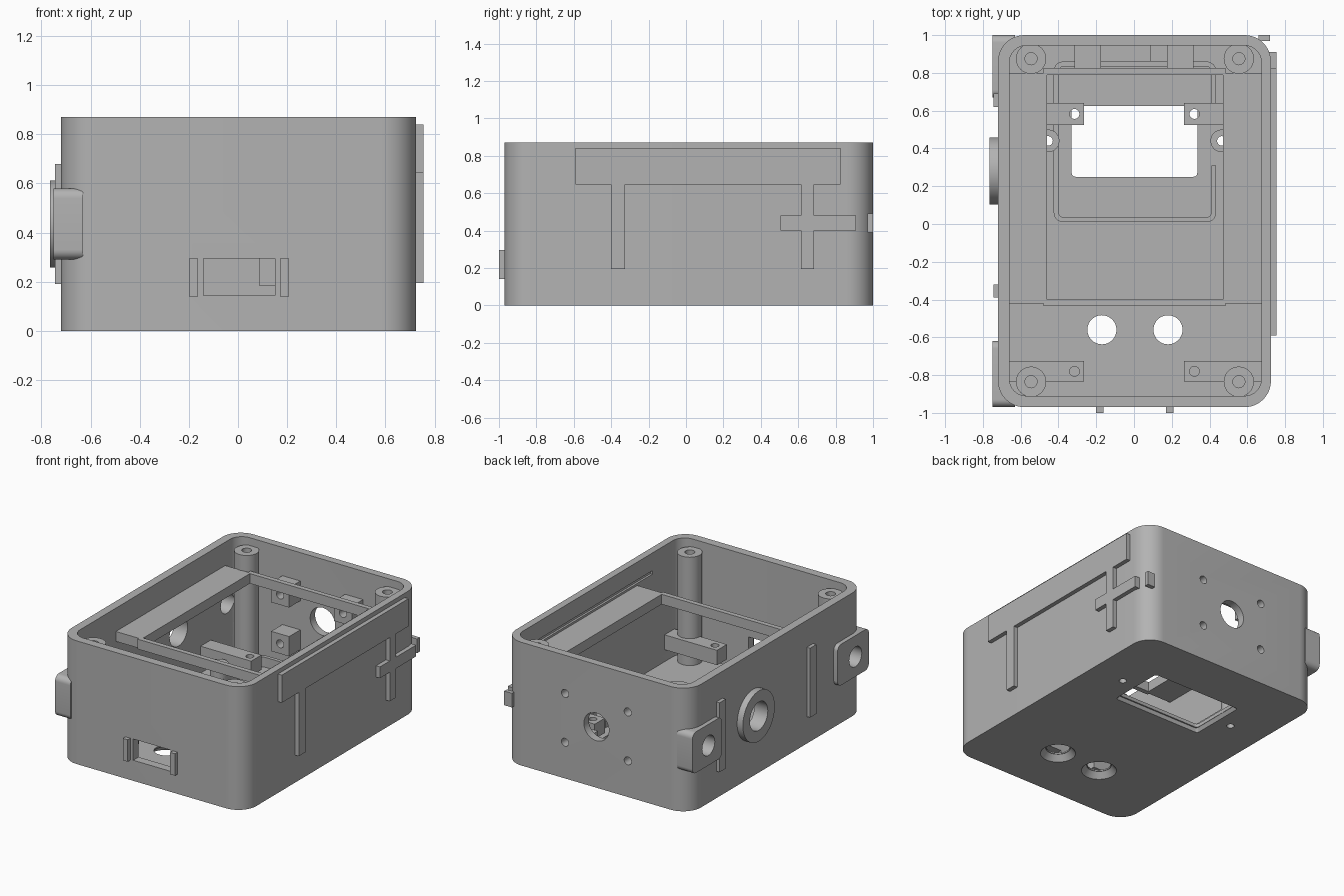
import bpy, bmesh, math

if "Cube" in bpy.data.objects:
    bpy.data.objects.remove(bpy.data.objects["Cube"], do_unlink=True)

grey = bpy.data.materials.new("plain_grey")
grey.use_nodes = True
grey.diffuse_color = (0.45, 0.45, 0.45, 1)
grey.node_tree.nodes["Principled BSDF"].inputs["Base Color"].default_value = (0.45, 0.45, 0.45, 1)

PLACE = {"x": lambda a, b, h: (h, a, b),
         "y": lambda a, b, h: (a, h, b),
         "z": lambda a, b, h: (a, b, h)}


def rounded(a0, a1, b0, b1, r=0.0, n=8):
    """Outline of a rectangle with rounded corners."""
    if r == 0:
        return [(a0, b0), (a1, b0), (a1, b1), (a0, b1)]
    pts = []
    centres = [(a1 - r, b1 - r), (a0 + r, b1 - r), (a0 + r, b0 + r), (a1 - r, b0 + r)]
    for k, (ca, cb) in enumerate(centres):
        for i in range(n + 1):
            t = (k + i / n) * math.pi / 2
            pts.append((ca + r * math.cos(t), cb + r * math.sin(t)))
    return pts


def disc(a, b, r, n=40):
    return [(a + r * math.cos(i * math.tau / n), b + r * math.sin(i * math.tau / n))
            for i in range(n)]


def prism(name, outline, axis, lo, hi, end_scale=1.0):
    """Extrude an outline along an axis, optionally tapering it."""
    bm = bmesh.new()
    ca = sum(p[0] for p in outline) / len(outline)
    cb = sum(p[1] for p in outline) / len(outline)
    put = PLACE[axis]
    low = [bm.verts.new(put(a, b, lo)) for a, b in outline]
    high = [bm.verts.new(put(ca + (a - ca) * end_scale, cb + (b - cb) * end_scale, hi))
            for a, b in outline]
    bm.faces.new(low)
    bm.faces.new(high)
    for i in range(len(low)):
        j = (i + 1) % len(low)
        bm.faces.new((low[i], low[j], high[j], high[i]))
    bmesh.ops.recalc_face_normals(bm, faces=bm.faces)
    mesh = bpy.data.meshes.new(name)
    bm.to_mesh(mesh)
    bm.free()
    mesh.materials.append(grey)
    obj = bpy.data.objects.new(name, mesh)
    bpy.context.collection.objects.link(obj)
    return obj


def box(name, x0, x1, y0, y1, z0, z1):
    return prism(name, rounded(x0, x1, y0, y1), "z", z0, z1)


def cut(obj, *cutters):
    bpy.context.view_layer.objects.active = obj
    for c in cutters:
        mod = obj.modifiers.new("cut", "BOOLEAN")
        mod.operation, mod.solver, mod.object = "DIFFERENCE", "EXACT", c
        bpy.ops.object.modifier_apply(modifier=mod.name)
        bpy.data.objects.remove(c, do_unlink=True)


def hole(a, b, r, axis, lo, hi, end_scale=1.0):
    return prism("cutter", disc(a, b, r), axis, lo, hi, end_scale)


def cavity():
    return prism("cutter", rounded(-0.66, 0.675, -0.91, 0.945, 0.09), "z", 0.05, 1.2)


BOLTS = [(x, z) for x in (-0.245, 0.245) for z in (0.255, 0.6)]
FLOOR_BOLTS = [(-0.455, 0.44), (0.465, 0.44)]

# Open-topped case with its wall and floor openings
case = prism("case", rounded(-0.72, 0.725, -0.97, 1.0, 0.14, 12), "z", 0, 0.87)
cut(case, cavity(),
    prism("cutter", rounded(-0.33, 0.335, 0.25, 0.625, 0.02, 4), "z", -0.1, 0.2),
    prism("cutter", rounded(-0.35, 0.355, 0.23, 0.645, 0.02, 4), "z", -0.005, 0.025, 0.95),
    box("cutter", -0.14, 0.15, -1.1, -0.85, 0.145, 0.295),
    box("cutter", 0.66, 0.69, -0.59, 0.82, 0.72, 0.745),
    hole(0, 0.43, 0.098, "y", 0.9, 1.1),
    hole(0.28, 0.435, 0.1, "x", -0.8, -0.6))
for x in (-0.17, 0.18):
    cut(case, hole(x, -0.56, 0.077, "z", -0.1, 0.2),
        hole(x, -0.56, 0.116, "z", -0.001, 0.04, 0.7))
for x, z in BOLTS:
    cut(case, hole(x, z, 0.028, "y", 0.9, 1.1))
for x, y in FLOOR_BOLTS:
    cut(case, hole(x, y, 0.025, "z", -0.1, 0.2))
for y in (-0.82, 0.82):
    cut(case, hole(y, 0.43, 0.07, "x", -0.8, -0.6))

# Corner screw posts
for x in (-0.545, 0.555):
    for y in (-0.835, 0.875):
        post = prism("corner_post", disc(x, y, 0.08), "z", 0.03, 0.815)
        cut(post, hole(x, y, 0.032, "z", 0.5, 1))

# Shelf frame around the open middle
box("shelf_right", -0.68, -0.46, -0.42, 0.8, 0.635, 0.705)
box("shelf_left", 0.47, 0.69, -0.42, 0.8, 0.635, 0.705)
box("shelf_front_bar", -0.48, 0.485, -0.435, -0.4, 0.635, 0.705)
box("shelf_back_bar", -0.48, 0.485, 0.79, 0.825, 0.635, 0.705)

# Bolt bosses inside the back wall
for x, z in BOLTS:
    inner = 0.085 if x > 0 and z < 0.4 else x - 0.07
    if inner == 0.085:
        box("boss_spacer", inner, x - 0.07, 0.86, 0.96, z - 0.07, z + 0.07)
    boss = box("back_boss", x - 0.07, x + 0.07, 0.82, 0.96, z - 0.07, z + 0.07)
    cut(boss, hole(x, z, 0.028, "y", 0.7, 1.1))

# Board support arms with pilot holes
for y0, y1 in ((-0.835, -0.725), (0.525, 0.64)):
    for x0, x1, hx in ((-0.68, -0.265, -0.315), (0.265, 0.69, 0.32)):
        arm = box("support_arm", x0, x1, y0, y1, 0.135, 0.24)
        cut(arm, hole(hx, (y0 + y1) / 2, 0.026, "z", 0, 0.5))

# Bolt bosses on the floor
for x, y in FLOOR_BOLTS:
    boss = prism("floor_boss", disc(x, y, 0.06), "z", 0.03, 0.21)
    cut(boss, hole(x, y, 0.025, "z", -0.1, 0.5))

# Raised lip round the floor window, open on one side
lip = prism("window_lip", rounded(-0.425, 0.435, 0.01, 0.86, 0.05), "z", 0.03, 0.12)
cut(lip, prism("cutter", rounded(-0.4, 0.41, 0.035, 0.835, 0.03), "z", 0, 0.5),
    box("cutter", 0.38, 0.5, 0.31, 0.56, 0, 0.5))

# Collar round the side opening
collar = prism("side_collar", disc(0.28, 0.435, 0.178, 56), "x", -0.765, -0.7)
cut(collar, hole(0.28, 0.435, 0.1, "x", -0.8, -0.6))

# Mounting tabs on the right corners
for y0, y1, hy in ((-0.97, -0.62, -0.82), (0.67, 1.0, 0.82)):
    tab = prism("mount_tab", rounded(y0, y1, 0.29, 0.58, 0.04), "x", -0.75, -0.63)
    cut(tab, cavity(), hole(hy, 0.43, 0.07, "x", -0.8, -0.6))

# Upright strips on the right side
for y in (-0.39, 0.62):
    box("right_strip", -0.745, -0.7, y, y + 0.07, 0.19, 0.68)

# Raised bands on the left side
for y0, y1, z0, z1 in ((-0.59, 0.825, 0.645, 0.84), (-0.4, -0.325, 0.195, 0.65),
                       (0.615, 0.685, 0.195, 0.65), (0.505, 0.91, 0.4, 0.48)):
    band = box("left_band", 0.7, 0.755, y0, y1, z0, z1)
    cut(band, cavity())
box("corner_catch", 0.66, 0.72, 0.97, 1.0, 0.39, 0.49)

# Ribs beside the front slot
for x in (-0.2, 0.17):
    box("front_rib", x, x + 0.038, -1.0, -0.95, 0.14, 0.295)

bpy.ops.object.select_all(action="DESELECT")
for obj in bpy.context.collection.objects:
    if obj.type == "MESH" and obj.data.materials and obj.data.materials[0] == grey:
        obj.select_set(True)
        bpy.context.view_layer.objects.active = obj
bpy.ops.object.shade_smooth_by_angle(angle=math.radians(30))
